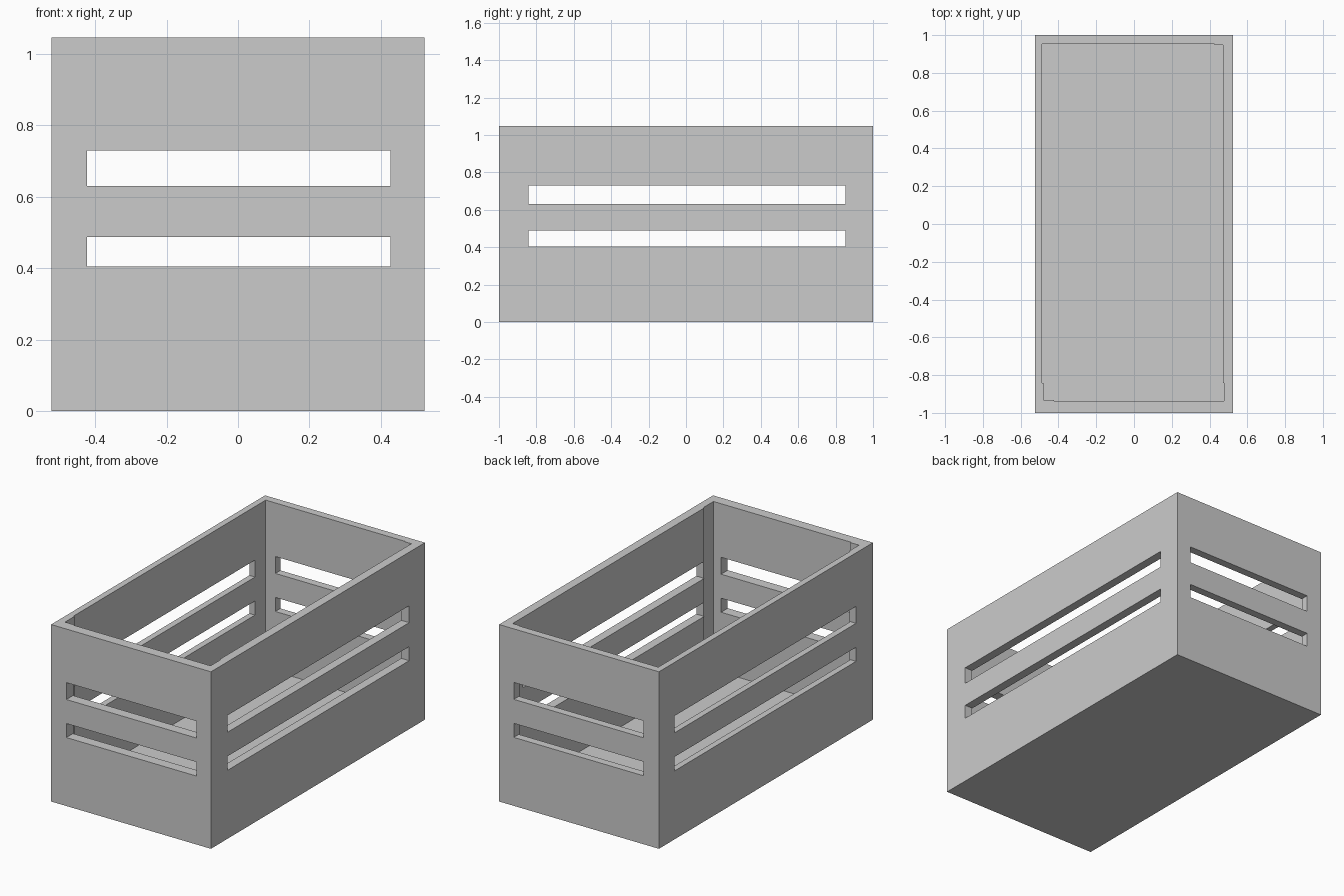
import bpy, bmesh

if "Cube" in bpy.data.objects:
    bpy.data.objects.remove(bpy.data.objects["Cube"])

grey = bpy.data.materials.new("plain grey")
grey.diffuse_color = (0.6, 0.6, 0.6, 1)
grey.use_nodes = True
grey.node_tree.nodes["Principled BSDF"].inputs["Base Color"].default_value = grey.diffuse_color


def prism(name, outline, z0, z1):
    """Extrude a flat outline between two heights."""
    mesh = bpy.data.meshes.new(name)
    bm = bmesh.new()
    face = bm.faces.new([bm.verts.new((x, y, z0)) for x, y in outline])
    top = bmesh.ops.extrude_face_region(bm, geom=[face])["geom"]
    bmesh.ops.translate(bm, vec=(0, 0, z1 - z0),
                        verts=[v for v in top if isinstance(v, bmesh.types.BMVert)])
    bmesh.ops.recalc_face_normals(bm, faces=bm.faces)
    bm.to_mesh(mesh)
    bm.free()
    mesh.materials.append(grey)
    obj = bpy.data.objects.new(name, mesh)
    bpy.context.collection.objects.link(obj)
    return obj


def rect(x0, x1, y0, y1):
    return [(x0, y0), (x1, y0), (x1, y1), (x0, y1)]


def cut(target, cutter):
    cutter.hide_render = True
    cutter.hide_set(True)
    mod = target.modifiers.new(cutter.name, 'BOOLEAN')
    mod.operation = 'DIFFERENCE'
    mod.solver = 'EXACT'
    mod.object = cutter


# Outer crate body
crate = prism("crate", rect(-0.523, 0.523, -1, 1), 0, 1.047)

# Hollow inside, with small steps near the corners
inside = [(-0.48, -0.932), (-0.423, -0.932), (-0.423, -0.938), (0.477, -0.938),
          (0.477, -0.843), (0.471, -0.843), (0.471, 0.948), (0.427, 0.948),
          (0.427, 0.953), (-0.486, 0.953), (-0.486, -0.843), (-0.48, -0.843)]
cut(crate, prism("inside_cutter", inside, 0.05, 1.2))

# Two rows of slots through the end and side walls
for i, (z0, z1) in enumerate([(0.405, 0.488), (0.63, 0.73)]):
    cut(crate, prism(f"end_slot_cutter_{i}", rect(-0.423, 0.427, -1.2, 1.2), z0, z1))
    cut(crate, prism(f"side_slot_cutter_{i}", rect(-0.7, 0.7, -0.843, 0.853), z0, z1))
